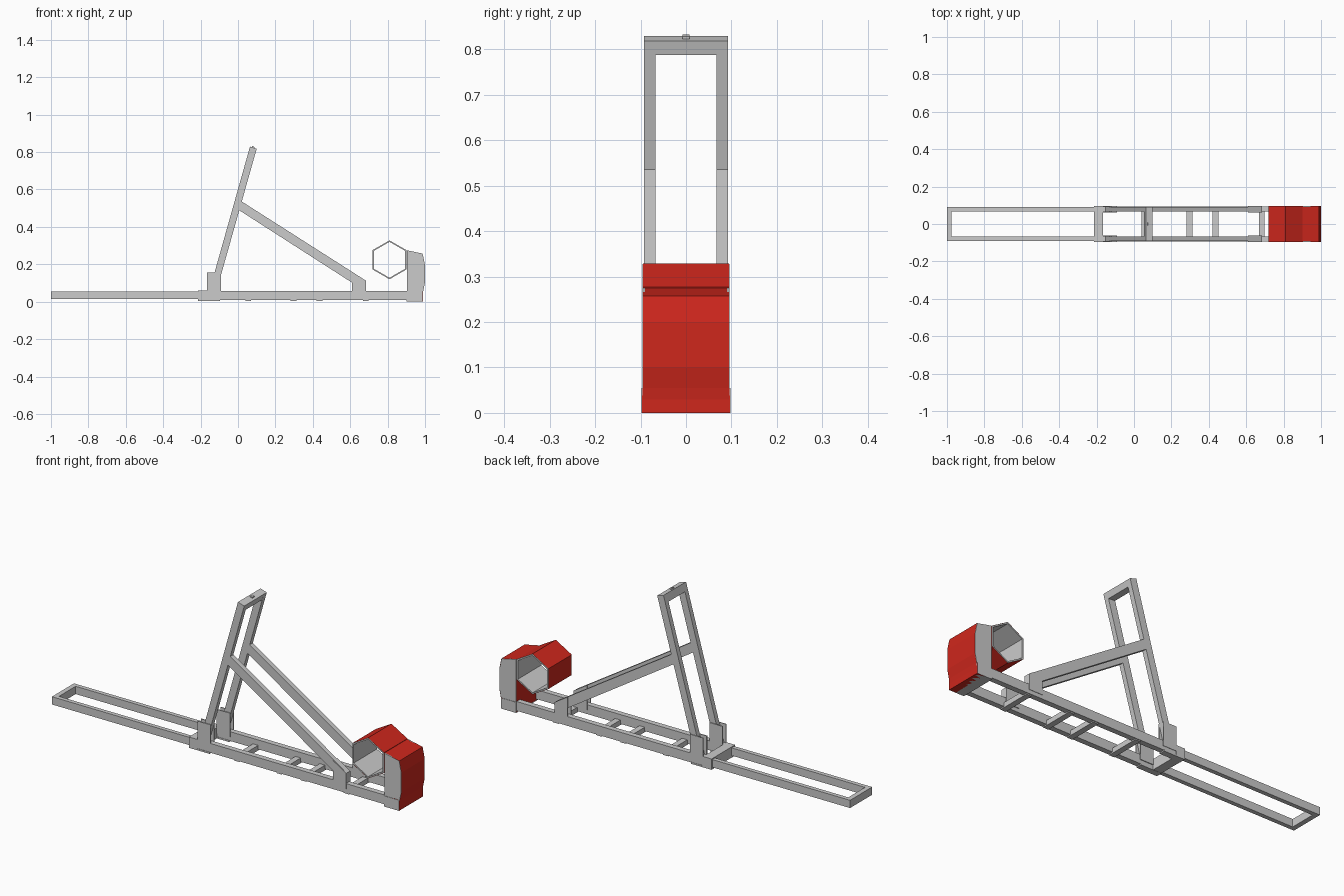
import bpy, bmesh, math

if "Cube" in bpy.data.objects:
    bpy.data.objects.remove(bpy.data.objects["Cube"])

red = bpy.data.materials.new("red_paint")
red.diffuse_color = (0.62, 0.02, 0.012, 1)
red.use_nodes = True
red.node_tree.nodes["Principled BSDF"].inputs["Base Color"].default_value = red.diffuse_color


def finish(name, bm, mat=None):
    bmesh.ops.recalc_face_normals(bm, faces=bm.faces)
    me = bpy.data.meshes.new(name)
    bm.to_mesh(me)
    bm.free()
    ob = bpy.data.objects.new(name, me)
    bpy.context.collection.objects.link(ob)
    if mat:
        me.materials.append(mat)
    return ob


def prism(name, pts, y0, y1, mat=None, caps=True):
    """Extrude an (x, z) outline along y."""
    bm = bmesh.new()
    a = [bm.verts.new((x, y0, z)) for x, z in pts]
    b = [bm.verts.new((x, y1, z)) for x, z in pts]
    n = len(pts)
    for i in range(n):
        j = (i + 1) % n
        bm.faces.new((a[i], a[j], b[j], b[i]))
    if caps:
        bm.faces.new(a)
        bm.faces.new(b[::-1])
    return finish(name, bm, mat)


def box(name, x0, x1, y0, y1, z0, z1, mat=None):
    return prism(name, [(x0, z0), (x1, z0), (x1, z1), (x0, z1)], y0, y1, mat)


def pair(name, pts, y0, y1):
    """The same part on the left and right side."""
    prism(name + "_front", pts, -y1, -y0)
    prism(name + "_back", pts, y0, y1)


def rect(x0, x1, z0, z1):
    return [(x0, z0), (x1, z0), (x1, z1), (x0, z1)]


# Sliding extension frame
pair("extension_rail", rect(-1, -0.17, 0.015, 0.055), 0.068, 0.09)
box("extension_end_bar", -1, -0.975, -0.068, 0.068, 0.015, 0.055)

# Main base rails, joining collar and cross bars
pair("base_rail", rect(-0.213, 0.95, 0.01, 0.058), 0.066, 0.094)
box("collar", -0.213, -0.165, -0.096, 0.096, 0.005, 0.06)
pair("foot_plate", rect(-0.213, -0.095, 0.004, 0.012), 0.064, 0.096)
for i, x in enumerate((0.054, 0.297, 0.436, 0.682)):
    box(f"cross_bar_{i + 1}", x - 0.015, x + 0.015, -0.09, 0.09, 0.004, 0.03)

# Leaning mast with top bar and knob
mast = [(-0.158, 0.04), (-0.12, 0.04), (0.1, 0.818), (0.064, 0.829)]
pair("mast_post", mast, 0.067, 0.092)
top = [(0.053, 0.79), (0.091, 0.787), (0.1, 0.818), (0.064, 0.829)]
prism("mast_top_bar", top, -0.067, 0.067)
knob = [(0.072, 0.822), (0.086, 0.818), (0.088, 0.828), (0.075, 0.832)]
prism("top_knob", knob, -0.008, 0.008)

# Diagonal braces
brace = [(-0.003, 0.495), (0.018, 0.537), (0.685, 0.112), (0.685, 0.06), (0.675, 0.06)]
pair("brace", brace, 0.067, 0.092)

# Brackets: outer and inner cheek plates
cheek = rect(-0.165, -0.09, 0.03, 0.155)
seat = [(0.61, 0.03), (0.685, 0.03), (0.685, 0.112), (0.61, 0.158)]
for nm, pts in (("mast_bracket", cheek), ("brace_bracket", seat)):
    pair(nm + "_outer", pts, 0.092, 0.096)
    pair(nm + "_inner", pts, 0.062, 0.067)

# Upright wheel stop: red wrap with grey side plates
block = [(0.902, 0.004), (0.985, 0.004), (0.991, 0.055), (1.0, 0.1), (1.0, 0.2),
         (0.988, 0.257), (0.902, 0.275)]
prism("wheel_stop_wrap", block, -0.095, 0.095, red, caps=False)
side = [(x - 0.001 if x > 0.95 else x + 0.001, z) for x, z in block]
pair("wheel_stop_side", side, 0.09, 0.0955)
box("end_beam_face", 0.95, 0.988, -0.097, 0.097, 0.0, 0.055, red)
pair("end_beam_side", rect(0.902, 0.987, 0.0, 0.055), 0.09, 0.0975)
box("end_beam_base", 0.902, 0.987, -0.09, 0.09, -0.0005 + 0.0005, 0.003)


# Hexagonal open sleeve: red outside, grey lining
def hexagon(r):
    return [(0.81 + r * math.sin(k * math.pi / 3), 0.224 + r * math.cos(k * math.pi / 3))
            for k in range(6)]


prism("sleeve_skin", hexagon(0.105), -0.095, 0.095, red, caps=False)
bm = bmesh.new()
rings = [[bm.verts.new((x, y, z)) for x, z in hexagon(r)]
         for r, y in ((0.104, -0.0952), (0.104, 0.0952), (0.096, 0.0952), (0.096, -0.0952))]
for k in range(4):
    a, b = rings[k], rings[(k + 1) % 4]
    for i in range(6):
        j = (i + 1) % 6
        bm.faces.new((a[i], a[j], b[j], b[i]))
finish("sleeve_lining", bm)
